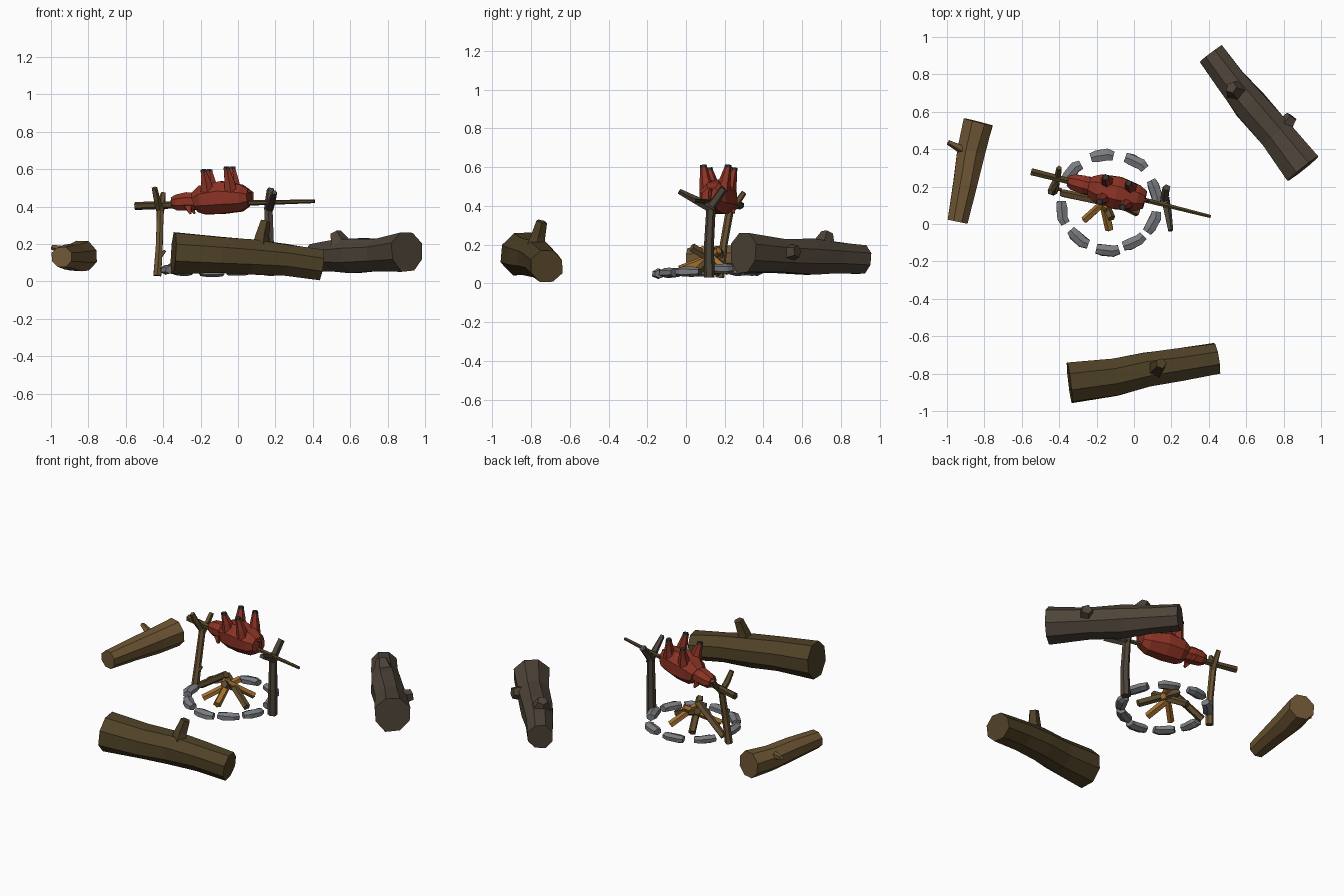
import bpy, bmesh, math, random
from mathutils import Vector

random.seed(4)


def mat(name, r, g, b):
    m = bpy.data.materials.new(name)
    m.diffuse_color = (r, g, b, 1)
    return m


DARK = mat("dark_bark", 0.08, 0.054, 0.02)
GREYBARK = mat("grey_bark", 0.075, 0.057, 0.04)
TAN = mat("tan_bark", 0.16, 0.095, 0.035)
STICK = mat("stick_wood", 0.12, 0.075, 0.028)
EMBER = mat("ember_wood", 0.38, 0.17, 0.03)
STONE = mat("stone", 0.2, 0.205, 0.22)
MEAT = mat("roast_meat", 0.26, 0.033, 0.018)
HOOF = mat("hoof", 0.04, 0.035, 0.035)


def loft(name, pts, radii, material, sides=8, jitter=0.0, squash=1.0):
    """Faceted tube through pts; squash scales the height of the cross-section."""
    pts = [Vector(p) for p in pts]
    bm = bmesh.new()
    rings = []
    for i, p in enumerate(pts):
        t = (pts[min(i + 1, len(pts) - 1)] - pts[max(i - 1, 0)]).normalized()
        ref = Vector((0, 1, 0)) if abs(t.z) > 0.85 else Vector((0, 0, 1))
        side = t.cross(ref).normalized()
        up = side.cross(t)
        ring = []
        for k in range(sides):
            a = 2 * math.pi * (k + 0.5) / sides
            r = radii[i] * (1 + random.uniform(-jitter, jitter)) / math.cos(math.pi / sides) ** 0.6
            ring.append(bm.verts.new(p + side * math.cos(a) * r + up * math.sin(a) * r * squash))
        rings.append(ring)
    for a, b in zip(rings, rings[1:]):
        for k in range(sides):
            n = (k + 1) % sides
            bm.faces.new((a[k], a[n], b[n], b[k]))
    bm.faces.new(rings[0])
    bm.faces.new(rings[-1])
    bmesh.ops.recalc_face_normals(bm, faces=bm.faces)
    me = bpy.data.meshes.new(name)
    bm.to_mesh(me)
    bm.free()
    me.materials.append(material)
    ob = bpy.data.objects.new(name, me)
    bpy.context.collection.objects.link(ob)
    return ob


# Seat logs
loft("front_log", [(-0.345, -0.845, 0.155), (-0.1, -0.815, 0.14), (0.07, -0.775, 0.13),
                   (0.25, -0.75, 0.115), (0.443, -0.718, 0.088)],
     [0.113, 0.102, 0.094, 0.088, 0.082], DARK, 8, 0.06)
loft("front_log_branch", [(0.115, -0.78, 0.16), (0.125, -0.765, 0.24), (0.145, -0.745, 0.32)],
     [0.05, 0.035, 0.026], DARK, 5)
loft("back_log", [(0.41, 0.91, 0.125), (0.52, 0.765, 0.135), (0.62, 0.64, 0.14),
                  (0.76, 0.48, 0.145), (0.905, 0.297, 0.16)],
     [0.077, 0.083, 0.094, 0.09, 0.107], GREYBARK, 8, 0.06)
loft("back_log_top_stub", [(0.55, 0.71, 0.18), (0.535, 0.72, 0.225), (0.52, 0.73, 0.26)],
     [0.06, 0.042, 0.028], GREYBARK, 5)
loft("back_log_side_stub", [(0.77, 0.48, 0.15), (0.82, 0.54, 0.16), (0.845, 0.575, 0.165)],
     [0.05, 0.038, 0.03], GREYBARK, 5)
loft("left_log", [(-0.83, 0.545, 0.135), (-0.87, 0.39, 0.13), (-0.9, 0.22, 0.13),
                  (-0.943, 0.012, 0.13)],
     [0.082, 0.075, 0.066, 0.054], TAN, 8, 0.05)
loft("left_log_branch", [(-0.89, 0.385, 0.15), (-0.95, 0.415, 0.172), (-0.993, 0.437, 0.182)],
     [0.03, 0.018, 0.013], TAN, 5)

# Ring of hearth stones: position, heading, height
for i, (x, y, ang, z) in enumerate([
        (-0.17, 0.365, 5, 0.065), (0.01, 0.33, -30, 0.065), (0.112, 0.175, -75, 0.075),
        (0.1, 0.01, 65, 0.06), (0.0, -0.095, 28, 0.055), (-0.14, -0.14, -2, 0.05),
        (-0.295, -0.075, -38, 0.055), (-0.382, 0.06, -80, 0.062), (-0.33, 0.28, 45, 0.065)]):
    d = Vector((math.cos(math.radians(ang)), math.sin(math.radians(ang)), 0))
    out = (Vector((x, y, 0)) - Vector((-0.13, 0.11, 0))).normalized()
    c = Vector((x, y, z))
    loft(f"hearth_stone_{i}", [c - d * 0.062 - out * 0.006, c - d * 0.03, c + d * 0.03 + out * 0.004,
                               c + d * 0.06 - out * 0.006],
         [0.025, 0.031, 0.031, 0.025], STONE, 6, 0.1, 0.75)

# Firewood
for i, (a, b, r, m) in enumerate([
        ((-0.385, 0.165, 0.055), (-0.17, 0.12, 0.2), 0.02, STICK),
        ((-0.13, -0.03, 0.07), (-0.17, 0.15, 0.14), 0.02, EMBER),
        ((-0.265, 0.02, 0.06), (-0.1, 0.17, 0.17), 0.018, EMBER),
        ((0.02, 0.06, 0.06), (-0.2, 0.17, 0.17), 0.02, STICK),
        ((-0.04, 0.22, 0.06), (-0.16, 0.08, 0.18), 0.018, EMBER),
        ((-0.21, 0.24, 0.06), (-0.12, 0.03, 0.185), 0.02, STICK)]):
    loft(f"firewood_{i}", [a, b], [r, r], m, 5, 0.08)

# Forked posts
loft("left_post", [(-0.432, 0.175, 0.03), (-0.42, 0.195, 0.2), (-0.415, 0.23, 0.4)],
     [0.022, 0.019, 0.019], TAN, 6, 0.06)
loft("left_fork_front", [(-0.415, 0.235, 0.37), (-0.435, 0.195, 0.44), (-0.448, 0.17, 0.5)],
     [0.018, 0.017, 0.014], STICK, 5)
loft("left_fork_back", [(-0.415, 0.225, 0.37), (-0.405, 0.265, 0.42), (-0.4, 0.3, 0.47)],
     [0.018, 0.016, 0.013], STICK, 5)
loft("left_post_twig", [(-0.425, 0.185, 0.12), (-0.39, 0.185, 0.165)], [0.011, 0.007], TAN, 5)
loft("right_post", [(0.165, 0.12, 0.03), (0.168, 0.118, 0.2), (0.162, 0.13, 0.42)],
     [0.027, 0.024, 0.022], GREYBARK, 6, 0.06)
loft("right_fork_front", [(0.165, 0.14, 0.38), (0.18, 0.06, 0.425), (0.195, -0.035, 0.475)],
     [0.021, 0.019, 0.013], GREYBARK, 5)
loft("right_fork_back", [(0.163, 0.12, 0.385), (0.168, 0.16, 0.44), (0.175, 0.195, 0.49)],
     [0.021, 0.02, 0.019], GREYBARK, 5)


# Roast on its spit, measured along the spit line
def axis(x, z, off=0.0):
    return (x + off * 0.243, 0.28 - 0.25 * (x + 0.55) + off * 0.97, z)


loft("spit", [axis(-0.55, 0.403), axis(-0.1, 0.415), axis(0.41, 0.428)],
     [0.02, 0.015, 0.009], DARK, 6)
loft("roast_body", [axis(x, z) for x, z in [(-0.228, 0.422), (-0.19, 0.435), (-0.09, 0.447),
                                            (0.02, 0.445), (0.058, 0.447)]],
     [0.056, 0.08, 0.09, 0.073, 0.048], MEAT, 8, 0.03)
loft("roast_head", [axis(x, z) for x, z in [(-0.352, 0.42), (-0.325, 0.422), (-0.27, 0.428),
                                            (-0.215, 0.428)]],
     [0.03, 0.044, 0.05, 0.045], MEAT, 8, 0.03)
for label, s in (("near", -1), ("far", 1)):
    loft(f"roast_ear_{label}", [axis(-0.26, 0.4, s * 0.03), axis(-0.243, 0.362, s * 0.045)],
         [0.02, 0.006], MEAT, 4)
    for end, x0, x1, top in (("front", -0.155, -0.168, 0.585), ("rear", -0.03, -0.045, 0.6)):
        loft(f"roast_{end}_leg_{label}", [axis(x0, 0.48, s * 0.042), axis(x0 - 0.003, 0.53, s * 0.052),
                                          axis(x1, top, s * 0.065)],
             [0.037, 0.028, 0.016], MEAT, 6)
        loft(f"roast_{end}_hoof_{label}", [axis(x1, top - 0.002, s * 0.065), axis(x1, top + 0.013, s * 0.067)],
             [0.018, 0.015], HOOF, 6)
loft("roast_tail", [axis(0.05, 0.485), axis(0.075, 0.475), axis(0.077, 0.43)],
     [0.01, 0.008, 0.005], MEAT, 5)
